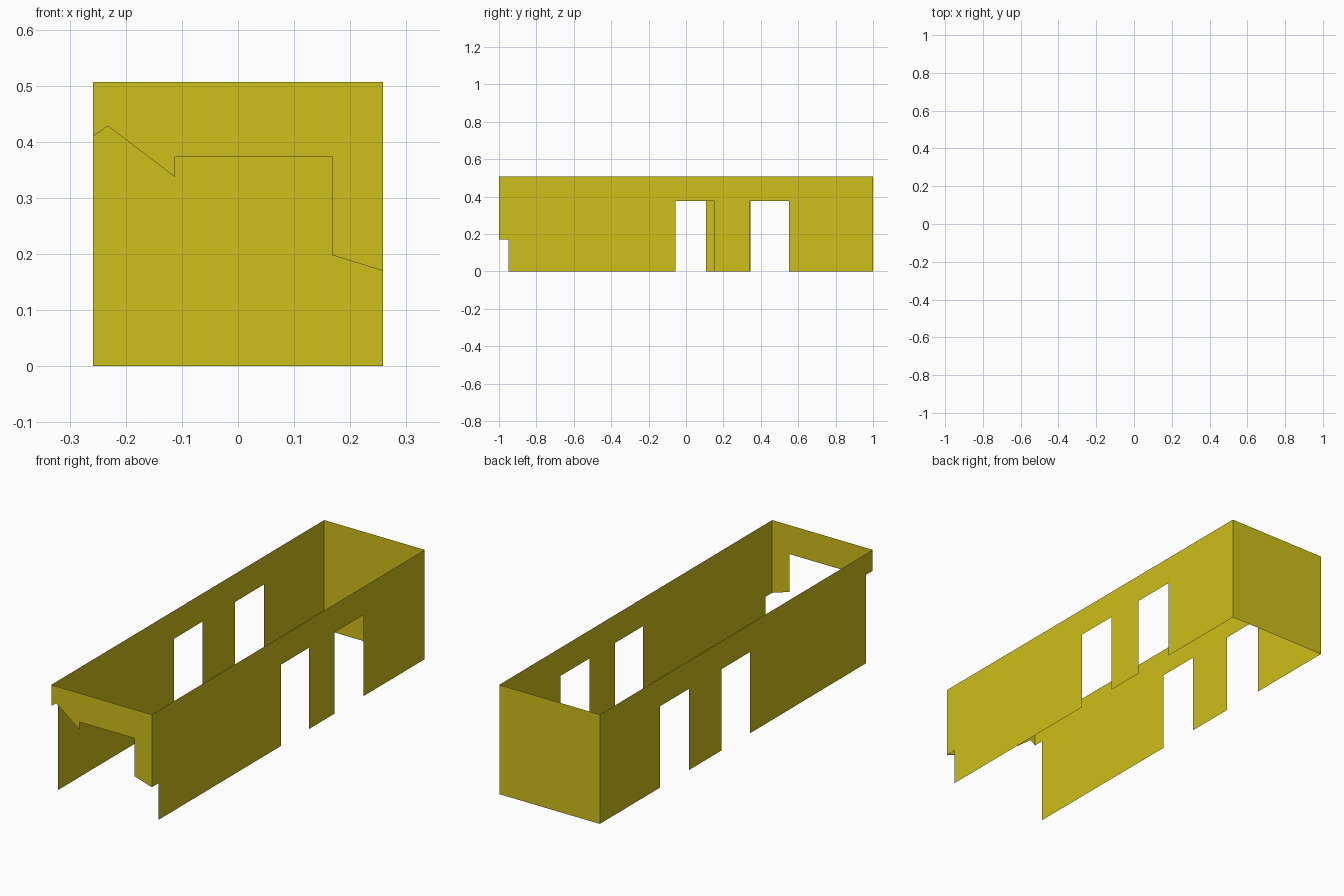
import bpy

if "Cube" in bpy.data.objects:
    bpy.data.objects.remove(bpy.data.objects["Cube"])

W, L, H = 0.258, 1.0, 0.507   # half width, half length, wall height
DOOR_H = 0.377

paint = bpy.data.materials.new("yellow_paint")
paint.diffuse_color = (0.62, 0.52, 0.01, 1)
paint.use_nodes = True
paint.node_tree.nodes["Principled BSDF"].inputs["Base Color"].default_value = paint.diffuse_color


def sheet(name, points):
    """Single-sided panel from one outline of 3D points."""
    mesh = bpy.data.meshes.new(name)
    mesh.from_pydata(points, [], [range(len(points))])
    mesh.materials.append(paint)
    obj = bpy.data.objects.new(name, mesh)
    bpy.context.collection.objects.link(obj)
    return obj


def side_wall(name, x, notch_z, doors):
    """Long wall with a notch at the front foot and open-bottomed doorways."""
    outline = [(-L, H), (-L, notch_z), (-0.95, notch_z), (-0.95, 0)]
    for a, b in doors:
        outline += [(a, 0), (a, DOOR_H), (b, DOOR_H), (b, 0)]
    outline += [(L, 0), (L, H)]
    if x < 0:
        outline.reverse()      # keep normals facing outward
    return sheet(name, [(x, y, z) for y, z in outline])


# Long side walls
side_wall("right_wall", W, 0.17, [(-0.055, 0.15), (0.34, 0.55)])
side_wall("left_wall", -W, 0.41, [(-0.10, 0.107), (0.345, 0.56)])

# Solid end wall
sheet("back_wall", [(W, L, 0), (-W, L, 0), (-W, L, H), (W, L, H)])

# Broken front wall with a ragged lower edge
front = [(-W, H), (-W, 0.41), (-0.232, 0.428), (-0.112, 0.337), (-0.112, 0.373),
         (0.168, 0.373), (0.168, 0.198), (W, 0.17), (W, H)]
sheet("front_wall", [(x, -L, z) for x, z in front])
